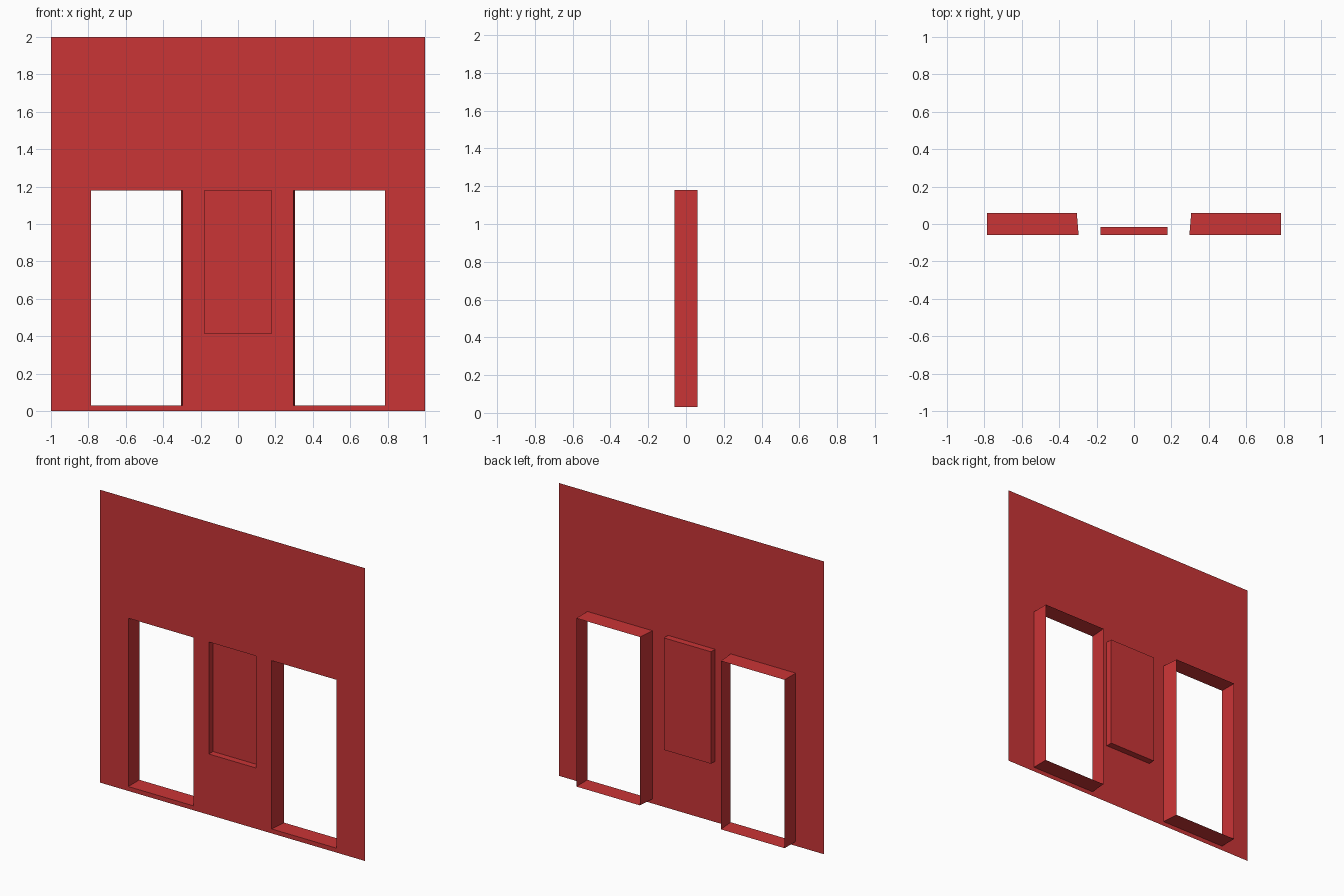
import bpy
import bmesh

if "Cube" in bpy.data.objects:
    bpy.data.objects.remove(bpy.data.objects["Cube"], do_unlink=True)

# Single red paint colour
RED = (0.59, 0.035, 0.037, 1.0)
red = bpy.data.materials.new("red_paint")
red.use_nodes = True
red.diffuse_color = RED
red.node_tree.nodes["Principled BSDF"].inputs["Base Color"].default_value = RED

FRONT, RECESS_BACK, FRAME_BACK = -0.06, -0.015, 0.06
INNER, OUTER, PANEL = 0.296, 0.787, 0.178
SILL, PANEL_SILL, HEAD = 0.03, 0.415, 1.18

bm = bmesh.new()

# Front sheet divided along the edges of the openings
xs = [-1, -OUTER, -INNER, -PANEL, PANEL, INNER, OUTER, 1]
zs = [0, SILL, PANEL_SILL, HEAD, 2]
grid = [[bm.verts.new((x, FRONT, z)) for x in xs] for z in zs]
cells = {}
for r in range(len(zs) - 1):
    for c in range(len(xs) - 1):
        cells[c, r] = bm.faces.new((grid[r][c], grid[r][c + 1],
                                    grid[r + 1][c + 1], grid[r + 1][c]))


def push_back(faces, depth, flare=0.0, is_open=False):
    """Push faces back to a depth, flaring the inner jamb, and open the back if asked."""
    result = bmesh.ops.extrude_face_region(bm, geom=faces)["geom"]
    for v in (g for g in result if isinstance(g, bmesh.types.BMVert)):
        v.co.y = depth
        if abs(v.co.x) < OUTER - 0.1:
            v.co.x += flare if v.co.x > 0 else -flare
    for f in faces:
        if f.is_valid:
            bm.faces.remove(f)
    if is_open:
        caps = [g for g in result if isinstance(g, bmesh.types.BMFace)]
        bmesh.ops.delete(bm, geom=caps, context="FACES")


# Two open door frames and the shallow recessed panel between them
for column in (1, 5):
    push_back([cells[column, 1], cells[column, 2]], FRAME_BACK, 0.01, True)
push_back([cells[3, 2]], RECESS_BACK)

mesh = bpy.data.meshes.new("wall_panel")
bm.to_mesh(mesh)
bm.free()
mesh.materials.append(red)
wall = bpy.data.objects.new("wall_panel_with_door_frames", mesh)
bpy.context.scene.collection.objects.link(wall)
